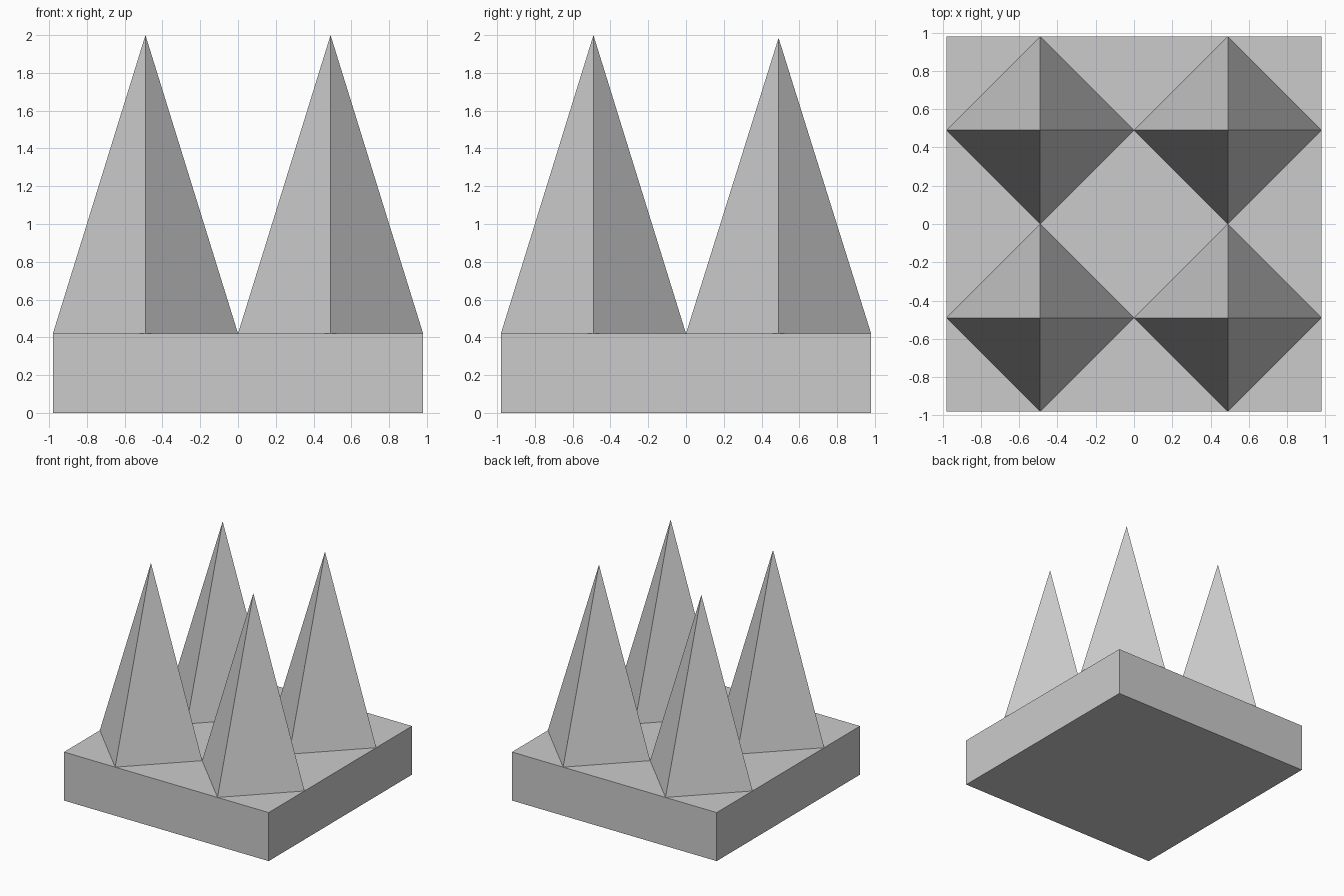
import bpy

if "Cube" in bpy.data.objects:
    bpy.data.objects.remove(bpy.data.objects["Cube"])

HALF = 0.98      # half width of the slab
TOP = 0.42       # slab top height

# Square base slab
bpy.ops.mesh.primitive_cube_add(size=1, location=(0, 0, TOP / 2))
base = bpy.context.object
base.name = "base_slab"
base.scale = (2 * HALF, 2 * HALF, TOP)
bpy.ops.object.transform_apply(location=False, rotation=False, scale=True)


# Four-sided spike whose corners point along the x and y axes
def add_spike(name, x, y, tip):
    height = tip - TOP
    bpy.ops.mesh.primitive_cone_add(
        vertices=4, radius1=HALF / 2, radius2=0, depth=height,
        end_fill_type='NOTHING', location=(x, y, TOP + height / 2))
    bpy.context.object.name = name


# Two-by-two grid of spikes, the back row very slightly shorter
for row, y, tip in (("front", -HALF / 2, 2.0), ("back", HALF / 2, 1.985)):
    for side, x in (("left", -HALF / 2), ("right", HALF / 2)):
        add_spike(f"spike_{row}_{side}", x, y, tip)
